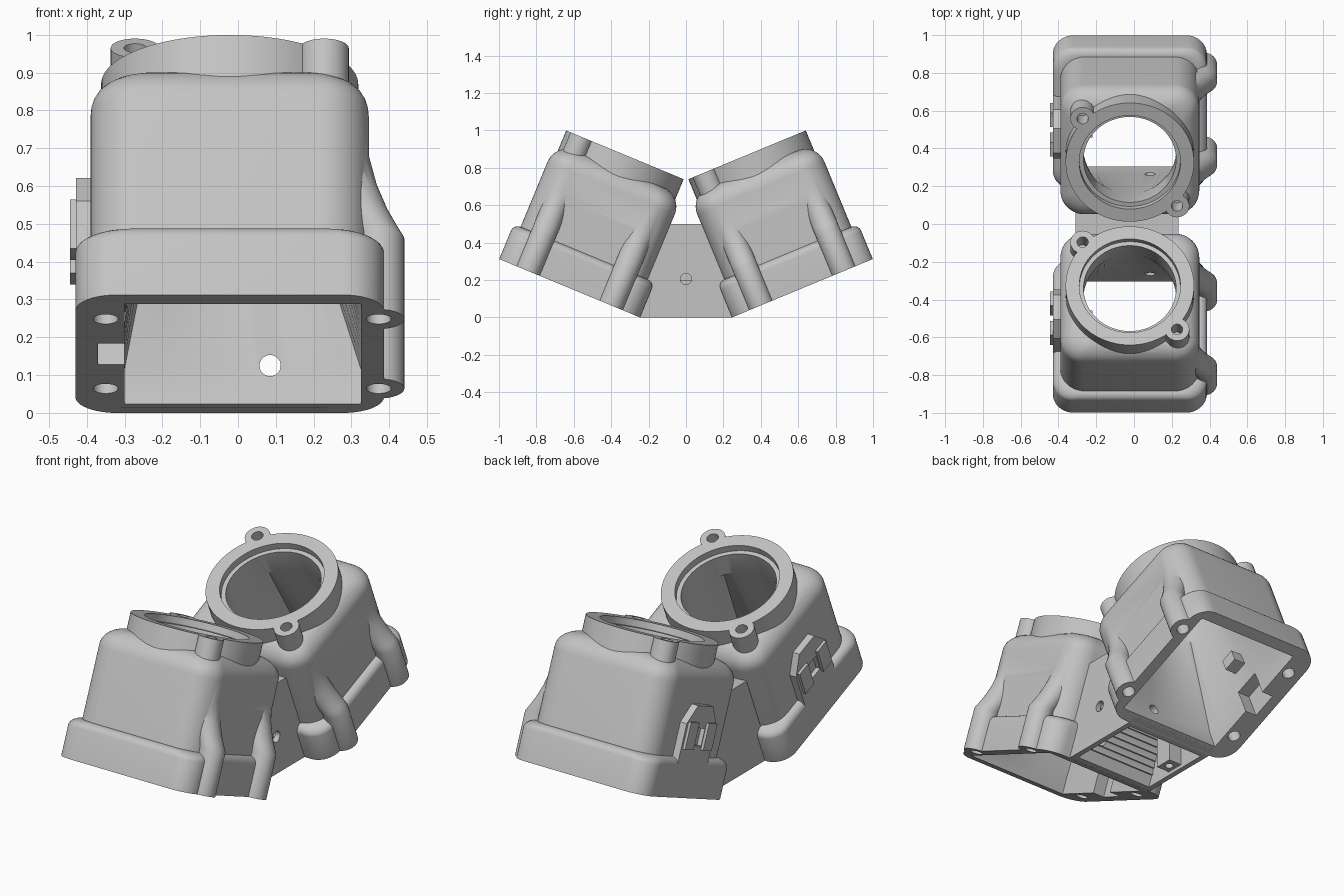
import bpy, bmesh
from math import sin, cos, pi, radians
from mathutils import Matrix, Vector

cube = bpy.data.objects.get("Cube")
if cube:
    bpy.data.objects.remove(cube)

grey = bpy.data.materials.new("light_grey")
grey.use_nodes = True
grey.diffuse_color = (0.55, 0.55, 0.55, 1)
grey.node_tree.nodes["Principled BSDF"].inputs["Base Color"].default_value = grey.diffuse_color

CX = -0.022           # housing axis
TILT = radians(22.5)  # lean of each housing


def loft(name, rings):
    """Closed solid through rings of equal point count."""
    bm = bmesh.new()
    rows = [[bm.verts.new(p) for p in ring] for ring in rings]
    n = len(rows[0])
    for a, b in zip(rows, rows[1:]):
        for i in range(n):
            j = (i + 1) % n
            bm.faces.new((a[i], a[j], b[j], b[i]))
    bm.faces.new(rows[0])
    bm.faces.new(rows[-1])
    bmesh.ops.recalc_face_normals(bm, faces=bm.faces)
    me = bpy.data.meshes.new(name)
    bm.to_mesh(me)
    bm.free()
    me.materials.append(grey)
    ob = bpy.data.objects.new(name, me)
    bpy.context.collection.objects.link(ob)
    return ob


def circle(x, y, r, z, n=64):
    return [(x + r * cos(2 * pi * i / n), y + r * sin(2 * pi * i / n), z) for i in range(n)]


def rect(x, hx, hy, z, n=64):
    """Rectangle sampled at the same angles as a circle."""
    pts = []
    for i in range(n):
        c, s = cos(2 * pi * i / n), sin(2 * pi * i / n)
        m = max(abs(c), abs(s))
        pts.append((x + hx * c / m, hy * s / m, z))
    return pts


def rounded(half, r, z, seg=10):
    """Square with rounded corners about the housing axis."""
    pts = []
    for q in range(4):
        for k in range(seg + 1):
            a = pi / 2 * (q + k / seg)
            sx, sy = (1, -1, -1, 1)[q], (1, 1, -1, -1)[q]
            pts.append((CX + sx * (half - r) + r * cos(a), sy * (half - r) + r * sin(a), z))
    return pts


def cylinder(x, y, r, z0, z1, n=32):
    return loft("cylinder", [circle(x, y, r, z0, n), circle(x, y, r, z1, n)])


def box(x0, x1, y0, y1, z0, z1):
    return loft("box", [[(x0, y0, z), (x1, y0, z), (x1, y1, z), (x0, y1, z)] for z in (z0, z1)])


def prism_x(name, profile, x0, x1):
    return loft(name, [[(x, y, z) for y, z in profile] for x in (x0, x1)])


def combine(ob, tool, op, keep=False):
    mod = ob.modifiers.new("cut", "BOOLEAN")
    mod.operation, mod.object, mod.solver = op, tool, "EXACT"
    with bpy.context.temp_override(object=ob, active_object=ob, selected_objects=[ob]):
        bpy.ops.object.modifier_apply(modifier=mod.name)
    if not keep:
        bpy.data.objects.remove(tool)


def housing(name, side):
    # rounded flange, body and domed shoulder in one shell
    rings = [rounded(0.408, 0.11, 0)]
    for k in range(7):
        a = pi / 2 * k / 6
        rings.append(rounded(0.368 + 0.04 * cos(a), 0.11 + 0.02 * sin(a), 0.163 + 0.04 * sin(a)))
    for k in range(9):
        a = pi / 2 * k / 8
        rings.append(rounded(0.258 + 0.11 * cos(a), 0.13 - 0.03 * sin(a), 0.58 + 0.11 * sin(a)))
    ob = loft(name, rings)

    # lens ring with two screw ears
    adds = [cylinder(CX, 0, 0.34, 0.5, 0.772, 96)]
    for s in (-1, 1):
        adds.append(loft("ear", [circle(CX + s * 0.25, -s * 0.25, r, z, 32)
                                 for r, z in ((0.03, 0.54), (0.065, 0.62), (0.065, 0.772))]))
    # screw columns on one wall, fading into the body
    column = ((0.372, 0), (0.372, 0.23), (0.352, 0.265), (0.328, 0.31), (0.3, 0.38), (0.275, 0.48))
    for s in (-1, 1):
        adds.append(loft("column", [circle(x, s * 0.24, 0.068, z, 32) for x, z in column]))
    # latch plate with chamfered top and two lugs on the opposite wall
    plate = [(-0.14, 0.1), (0.14, 0.1), (0.14, 0.38), (0.07, 0.475), (-0.07, 0.475), (-0.14, 0.38)]
    adds.append(prism_x("latch_plate", plate, -0.429, -0.36))
    for s in (-1, 1):
        y0, y1 = sorted((s * 0.045, s * 0.125))
        adds.append(box(-0.444, -0.4, y0, y1, 0.25, 0.39))
    for tool in adds:
        combine(ob, tool, "UNION")

    # funnel cavity, stepped bore, screw holes and latch openings
    bore = [rect(0.0125, 0.3125, 0.345, -0.01), rect(0.0125, 0.3125, 0.345, 0.1),
            circle(CX, 0, 0.245, 0.61), circle(CX, 0, 0.245, 0.8)]
    cuts = [loft("bore", bore), cylinder(CX, 0, 0.268, 0.735, 0.8, 64),
            box(-0.37, -0.29, -0.073, 0.073, -0.01, 0.15),
            box(-0.46, -0.405, -0.04, 0.04, 0.27, 0.36)]
    for s in (-1, 1):
        cuts.append(cylinder(CX + s * 0.25, -s * 0.25, 0.03, 0.66, 0.8))
        for x in (-0.35, 0.372):
            cuts.append(cylinder(x, s * 0.24, 0.033, -0.01, 0.15))
    for tool in cuts:
        combine(ob, tool, "DIFFERENCE")
    # small stop block behind the latch
    combine(ob, box(-0.34, -0.22, -0.04, 0.04, 0.26, 0.33), "UNION")

    ob.data.transform(Matrix.Translation((0, side * 0.622, 0.156)) @ Matrix.Rotation(side * TILT, 4, "X"))
    return ob


front = housing("front_housing", -1)
rear = housing("rear_housing", 1)

# hollow wedge joining the housings
half = [(0.245, 0), (0.285, 0.016), (0.085, 0.5)]
bridge = prism_x("bridge_block", half + [(-y, z) for y, z in reversed(half)], -0.31, 0.235)
inner = [(0.215, -0.01), (0.035, 0.46)]
combine(bridge, prism_x("hollow", inner + [(-y, z) for y, z in reversed(inner)], -0.28, 0.205), "DIFFERENCE")
# ribs along the sloping wall and a drilled boss
for k in range(8):
    z = 0.06 + 0.035 * k
    y = -0.215 + 0.383 * z
    combine(bridge, box(-0.29, 0.215, y - 0.02, y + 0.012, z, z + 0.015), "UNION")
combine(bridge, box(-0.29, -0.2, -0.05, 0.05, 0.02, 0.2), "UNION")
combine(bridge, cylinder(-0.24, 0, 0.022, 0, 0.15), "DIFFERENCE")
# side hole
side_hole = cylinder(0, 0, 0.03, -0.06, 0.06)
side_hole.data.transform(Matrix.Translation((0.235, 0, 0.205)) @ Matrix.Rotation(pi / 2, 4, "Y"))
combine(bridge, side_hole, "DIFFERENCE")

# cable passage through all three parts
passage = cylinder(0, 0, 0.028, -0.42, 0.42)
passage.data.transform(Matrix.Translation((0.085, 0, 0.125)) @ Matrix.Rotation(pi / 2, 4, "X"))
for ob in (front, rear, bridge):
    combine(ob, passage, "DIFFERENCE", keep=True)
bpy.data.objects.remove(passage)

# smooth curved faces, keep edges sharp
for ob in (front, rear, bridge):
    bpy.ops.object.select_all(action="DESELECT")
    ob.select_set(True)
    bpy.context.view_layer.objects.active = ob
    bpy.ops.object.shade_smooth_by_angle(angle=radians(30))
